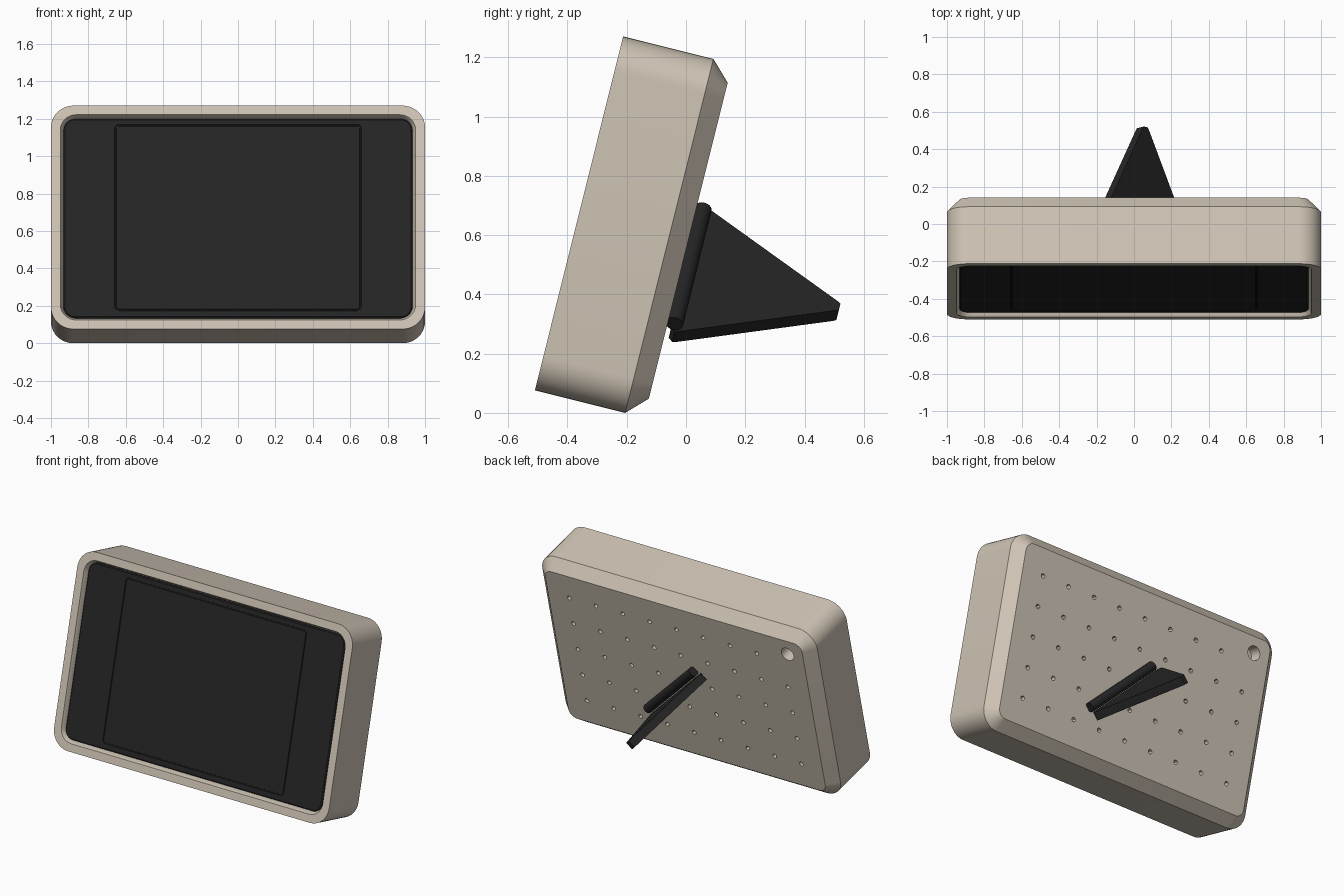
import bpy, bmesh, math
from mathutils import Matrix, Vector

if "Cube" in bpy.data.objects:
    bpy.data.objects.remove(bpy.data.objects["Cube"])

H, DEPTH, CHAMFER = 1.231, 0.38, 0.066
# Local frame of the leaning case: x across, y from front to back, z up the case
LEAN = Matrix.Translation((0, -0.51, 0.076)) @ Matrix.Rotation(math.radians(-14), 4, "X")


def material(name, color):
    m = bpy.data.materials.new(name)
    m.use_nodes = True
    m.diffuse_color = (*color, 1)
    bsdf = next(n for n in m.node_tree.nodes if n.type == "BSDF_PRINCIPLED")
    bsdf.inputs["Base Color"].default_value = (*color, 1)
    return m


beige = material("warm beige", (0.62, 0.55, 0.46))
black = material("soft black", (0.018, 0.018, 0.018))


def make(name, bm, mat):
    bmesh.ops.recalc_face_normals(bm, faces=bm.faces)
    me = bpy.data.meshes.new(name)
    bm.to_mesh(me)
    bm.free()
    me.materials.append(mat)
    ob = bpy.data.objects.new(name, me)
    bpy.context.collection.objects.link(ob)
    ob.matrix_world = LEAN
    return ob


def smooth(ob):
    bpy.ops.object.select_all(action="DESELECT")
    ob.select_set(True)
    bpy.context.view_layer.objects.active = ob
    bpy.ops.object.shade_smooth_by_angle(angle=math.radians(30))


def ring(bm, half, low, high, r, y, seg=10):
    """Rounded rectangle at depth y."""
    verts = []
    corners = [(half - r, high - r), (r - half, high - r),
               (r - half, low + r), (half - r, low + r)]
    for q, (cx, cz) in enumerate(corners):
        for i in range(seg + 1):
            a = math.pi / 2 * (q + i / seg)
            verts.append(bm.verts.new((cx + r * math.cos(a), y, cz + r * math.sin(a))))
    return verts


def loft(name, rings, mat):
    bm = bmesh.new()
    loops = [ring(bm, *r) for r in rings]
    for a, b in zip(loops, loops[1:]):
        for i in range(len(a)):
            j = (i + 1) % len(a)
            bm.faces.new((a[i], a[j], b[j], b[i]))
    bm.faces.new(loops[0])
    bm.faces.new(loops[-1])
    return make(name, bm, mat)


def inset(d, r, y):
    return (1 - d, d, H - d, r, y)


def add_rod(bm, r, length, matrix, seg):
    bmesh.ops.create_cone(bm, cap_ends=True, segments=seg, radius1=r, radius2=r,
                          depth=length, matrix=matrix)


# Case: front pocket, rim, outer wall and chamfered back
case = loft("case", [
    inset(0.066, 0.07, 0.05), inset(0.066, 0.07, 0.03), inset(0.05, 0.085, 0),
    inset(0, 0.12, 0), inset(0, 0.12, DEPTH - CHAMFER),
    inset(CHAMFER, 0.054, DEPTH)], beige)

# Vent holes and the larger corner hole in the back
bm = bmesh.new()
turn = Matrix.Rotation(math.pi / 2, 4, "X")
for col in range(-4, 5):
    for row in range(-2, 3):
        if (col, row) != (-4, 2):
            at = Vector((col * 0.195, DEPTH, H / 2 + row * 0.192))
            add_rod(bm, 0.014, 0.06, Matrix.Translation(at) @ turn, 12)
add_rod(bm, 0.045, 0.16, Matrix.Translation((-0.82, DEPTH, H / 2 + 0.45)) @ turn, 24)
cutter = make("hole_cutter", bm, beige)
cutter.hide_render = True
mod = case.modifiers.new("holes", "BOOLEAN")
mod.operation, mod.solver, mod.object = "DIFFERENCE", "EXACT", cutter
bpy.context.view_layer.update()
cut = bpy.data.meshes.new_from_object(
    case.evaluated_get(bpy.context.evaluated_depsgraph_get()))
case.modifiers.clear()
case.data = cut
bpy.data.objects.remove(cutter)
smooth(case)


# Screen: bevelled panel with a shallow groove around the display area
def pane(d, y):
    return (0.66 - d, 0.105 + d, 1.132 - d, 0.025 - d, y)


smooth(loft("screen", [
    inset(0.068, 0.06, 0.049), inset(0.068, 0.06, 0.025), inset(0.074, 0.054, 0.019),
    pane(0, 0.019), pane(0.002, 0.025), pane(0.008, 0.025), pane(0.01, 0.019)], black))

# Diagonal hinge rod on the back
along = Vector((1, 0, -1)).normalized()
side = Vector((-1, 0, -1)).normalized()
out = Vector((0, 1, 0))
frame = Matrix((along, out, side)).transposed().to_4x4()
bm = bmesh.new()
add_rod(bm, 0.03, 0.565, Matrix.Translation((0.105, 0.402, 0.532)) @ frame
        @ Matrix.Rotation(math.pi / 2, 4, "Y"), 24)
smooth(make("hinge_rod", bm, black))

# Triangular support leg standing out beside the rod
bm = bmesh.new()
place = Matrix.Translation((0.045, 0.395, 0.505)) @ frame
half_profile = [(0.29, 0), (0.305, 0.015), (0.3, 0.03), (0.022, 0.525), (0.014, 0.535)]
outline = half_profile + [(-x, y) for x, y in reversed(half_profile)]
base = bm.faces.new([bm.verts.new(place @ Vector((x, y, -0.026))) for x, y in outline])
top = bmesh.ops.extrude_face_region(bm, geom=[base])["geom"]
bmesh.ops.translate(bm, vec=side * 0.052,
                    verts=[v for v in top if isinstance(v, bmesh.types.BMVert)])
make("support_leg", bm, black)
